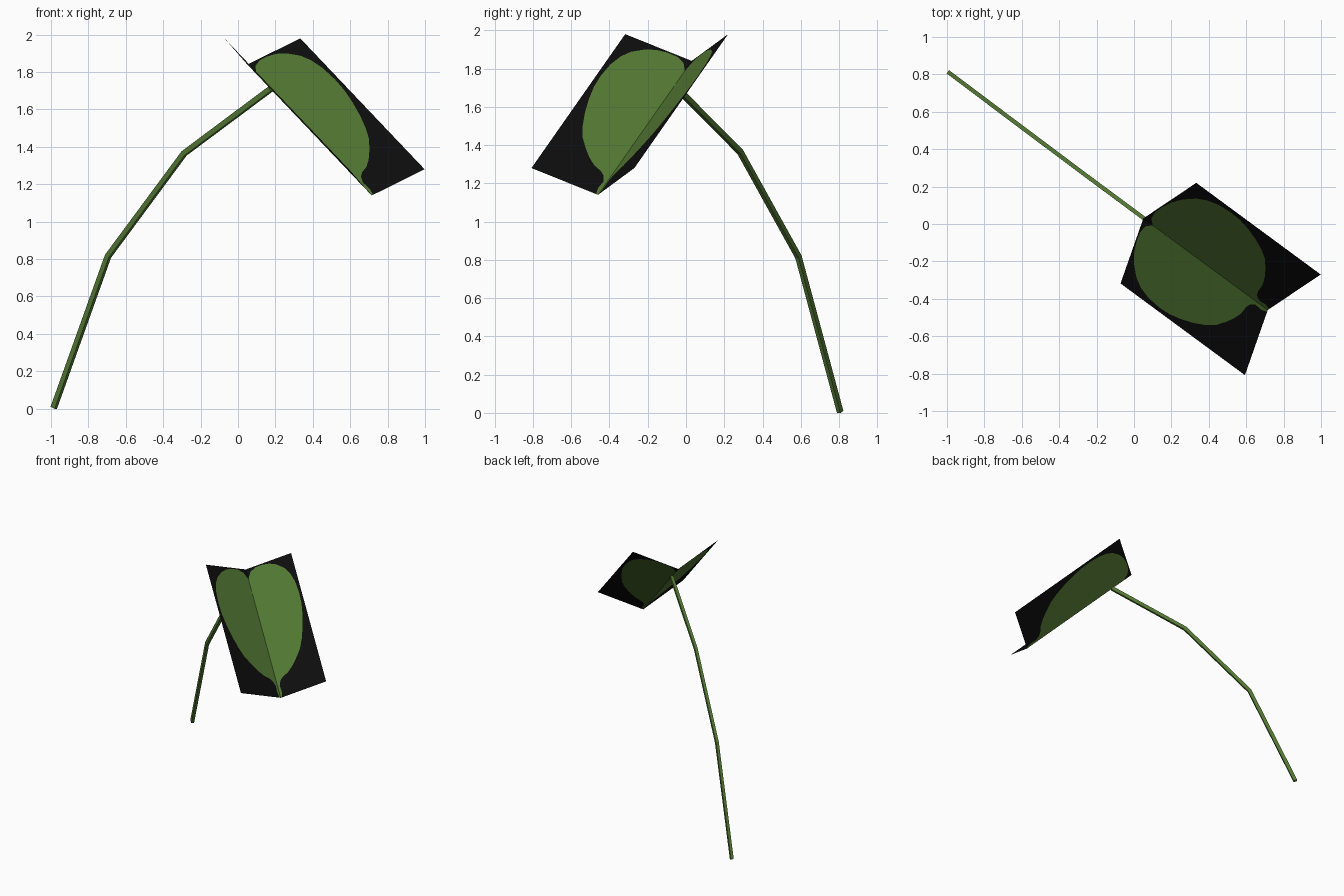
import bpy, bmesh
from mathutils import Vector

if "Cube" in bpy.data.objects:
    bpy.data.objects.remove(bpy.data.objects["Cube"])


def material(name, rgb):
    m = bpy.data.materials.new(name)
    m.diffuse_color = (*rgb, 1)
    m.use_nodes = True
    m.node_tree.nodes["Principled BSDF"].inputs["Base Color"].default_value = m.diffuse_color
    return m


green = material("leaf green", (0.085, 0.185, 0.033))
black = material("near black", (0.004, 0.004, 0.004))


def finish(bm, name, mats):
    me = bpy.data.meshes.new(name)
    bm.to_mesh(me)
    bm.free()
    for m in mats:
        me.materials.append(m)
    ob = bpy.data.objects.new(name, me)
    bpy.context.collection.objects.link(ob)
    return ob


# Stem: thin four-sided tube with mitred bends, lying in one vertical plane
path = [Vector(p) for p in ((-0.985, 0.806, 0.005), (-0.695, 0.588, 0.815),
                            (-0.288, 0.283, 1.365), (0.175, -0.06, 1.71))]
side = Vector((0.6, 0.8, 0))
half_side, half_deep = 0.011, 0.0145
bm = bmesh.new()
rings = []
for i, p in enumerate(path):
    d_in = (p - path[max(i - 1, 0)]).normalized()
    d_out = (path[min(i + 1, len(path) - 1)] - p).normalized()
    up = side.cross((d_in + d_out).normalized()).normalized()
    rings.append([bm.verts.new(p + side * a * half_side + up * b * half_deep)
                  for a, b in ((1, 1), (-1, 1), (-1, -1), (1, -1))])
for r0, r1 in zip(rings, rings[1:]):
    for k in range(4):
        j = (k + 1) % 4
        bm.faces.new((r0[k], r0[j], r1[j], r1[k]))
bm.faces.new(rings[0])
bm.faces.new(rings[-1])
bmesh.ops.recalc_face_normals(bm, faces=bm.faces[:])
finish(bm, "stem", [green])

# Leaf: two flat wings folded along the midrib, heart outline inset in each
# Outline in wing coordinates: (along midrib, out from midrib)
outline = [(0.075, 0), (0.03, 0.08), (0.01, 0.2), (0.008, 0.34), (0.018, 0.5),
           (0.042, 0.64), (0.09, 0.79), (0.14, 0.87), (0.21, 0.925), (0.3, 0.945),
           (0.38, 0.935), (0.46, 0.895), (0.55, 0.83), (0.635, 0.745), (0.7, 0.655),
           (0.76, 0.52), (0.805, 0.4), (0.838, 0.28), (0.855, 0.16), (0.875, 0.09),
           (0.91, 0.045), (0.96, 0.055), (1, 0.03)]
start = Vector((0.05, 0.03, 1.84))
rib = Vector((0.665, -0.49, -0.70))


def wing(name, across):
    bm = bmesh.new()

    def vert(s, t):
        return bm.verts.new(start + rib * s + across * t)

    edge = [vert(s, t) for s, t in outline]
    tip = vert(1, 0)
    top, far_top, far_tip = vert(0, 0), vert(0, 1), vert(1, 1)
    heart = bm.faces.new(edge + [tip])
    corners = bm.faces.new([top, far_top, far_tip] + edge[::-1])
    corners.material_index = 1
    for f in (heart, corners):
        f.normal_update()
        if f.normal.z < 0:
            f.normal_flip()
    bmesh.ops.triangulate(bm, faces=bm.faces[:])
    finish(bm, name, [green, black])


wing("leaf_wing_back", Vector((0.283, 0.19, 0.14)))
wing("leaf_wing_front", Vector((-0.122, -0.348, 0.14)))
